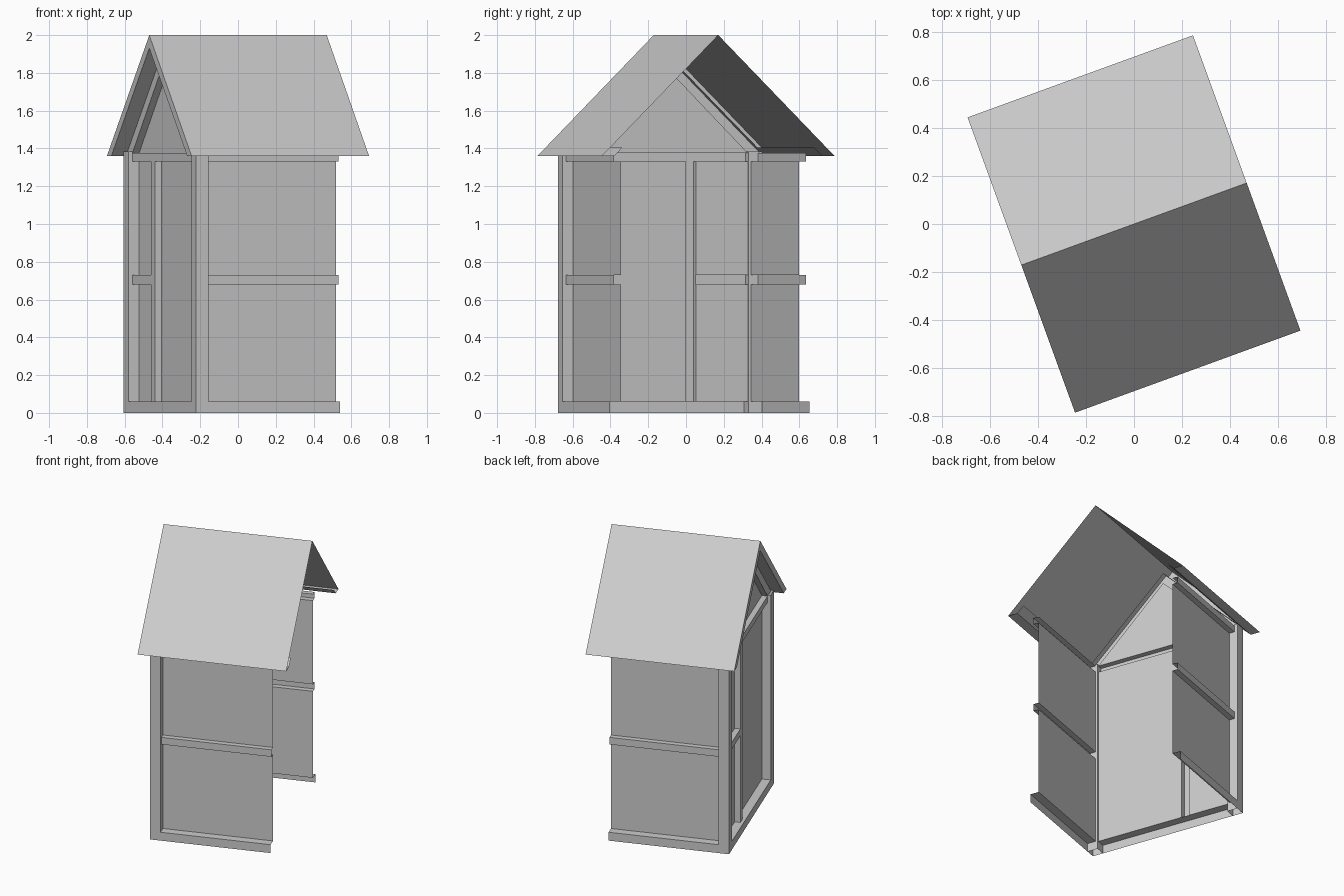
import bpy, bmesh, math

if "Cube" in bpy.data.objects:
    bpy.data.objects.remove(bpy.data.objects["Cube"])

TURN = math.radians(20)          # whole hut is turned about z
U0, UR, UP = -0.44, -0.418, -0.38  # gable: post/sill, rail, panel planes
UE = 0.37                        # open end of the side walls
V1, VR, VP = 0.562, 0.54, 0.502  # side wall: post/sill, rail, panel planes
VI = 0.487                       # inner edge of corner posts


def make(name, faces):
    """Object from a few polygons in hut coordinates (x along the ridge)."""
    bm = bmesh.new()
    for pts in faces:
        bm.faces.new([bm.verts.new(p) for p in pts])
    bmesh.ops.remove_doubles(bm, verts=bm.verts, dist=1e-5)
    bmesh.ops.recalc_face_normals(bm, faces=bm.faces)
    me = bpy.data.meshes.new(name)
    bm.to_mesh(me)
    bm.free()
    ob = bpy.data.objects.new(name, me)
    ob.rotation_euler.z = TURN
    bpy.context.collection.objects.link(ob)
    return ob


def box(name, x, y, z, omit=()):
    """Box with some sides left open, so beams are hollow from inside."""
    r = (x, y, z)
    faces = []
    for a in range(3):
        b, c = (a + 1) % 3, (a + 2) % 3
        for i in (0, 1):
            if "xyz"[a] + "01"[i] in omit:
                continue
            pts = []
            for j, k in ((0, 0), (1, 0), (1, 1), (0, 1)):
                p = [0, 0, 0]
                p[a], p[b], p[c] = r[a][i], r[b][j], r[c][k]
                pts.append(p)
            faces.append(pts)
    make(name, faces)


def panel_x(name, y, z):
    make(name, [[(UP, y[0], z[0]), (UP, y[1], z[0]), (UP, y[1], z[1]), (UP, y[0], z[1])]])


# Side walls, mirrored across the ridge
for s, side in ((-1, "front"), (1, "back")):
    ends = ("x0", "x1", "y0")
    along = (-0.37, UE)
    box(side + "_sill", along, (s * VP, s * V1), (0, 0.06), ends + ("z0",))
    for z0, z1, nm in ((0.68, 0.73, "middle"), (1.33, 1.375, "top")):
        box(f"{side}_{nm}_rail", along, (s * VP, s * VR), (z0, z1), ends)
    for z0, z1, nm in ((0.06, 0.68, "lower"), (0.73, 1.33, "upper")):
        make(f"{side}_{nm}_panel", [[(-0.37, s * VP, z0), (UE, s * VP, z0),
                                     (UE, s * VP, z1), (-0.37, s * VP, z1)]])
    box(side + "_corner_post", (U0, -0.37), (s * VI, s * V1), (0, 1.385), ("z0", "z1"))

# Gable end wall: sill, rails, middle post, panels
ends = ("y0", "y1", "x1")
box("gable_sill", (U0, UP), (-VI, VI), (0, 0.06), ends + ("z0",))
box("gable_top_rail", (UR, UP), (-VI, VI), (1.33, 1.375), ends)
box("gable_middle_rail", (UR, UP), (0.195, VI), (0.68, 0.73), ends)
box("gable_middle_post", (UR, UP), (0.137, 0.195), (0.06, 1.33), ("z0", "z1", "x1"))
panel_x("door_panel", (-VI, 0.137), (0.06, 1.33))
panel_x("gable_lower_panel", (0.195, VI), (0.06, 0.68))
panel_x("gable_upper_panel", (0.195, VI), (0.73, 1.33))

# Gable triangle and its sloping frame
make("gable_triangle", [[(UP, -VI, 1.375), (UP, VI, 1.375), (UP, 0, 1.857)]])
frame = []
for s in (-1, 1):
    frame.append([(UR, s * VI, 1.375), (UR, s * 0.57, 1.375), (UR, 0, 1.93), (UR, 0, 1.857)])
    frame.append([(UR, s * VI, 1.375), (UP, s * VI, 1.375), (UP, 0, 1.857), (UR, 0, 1.857)])
make("gable_slope_frame", frame)

# Roof: outer slopes, gable edge, overhang underside and eave soffits
A, B, W, I, E = -0.5, 0.5, 0.655, 0.587, 1.36
roof = []
for s in (-1, 1):
    roof += [
        [(A, 0, 2), (B, 0, 2), (B, s * W, E), (A, s * W, E)],
        [(A, 0, 2), (A, s * W, E), (A, s * I, E), (A, 0, 1.93)],
        [(A, 0, 1.93), (UP, 0, 1.93), (UP, s * I, E), (A, s * I, E)],
        [(A, s * W, E), (B, s * W, E), (B, s * I, E), (A, s * I, E)],
        [(UP, s * I, E), (B, s * I, E), (B, s * VR, 1.405), (UP, s * VR, 1.405)],
    ]
make("roof", roof)
